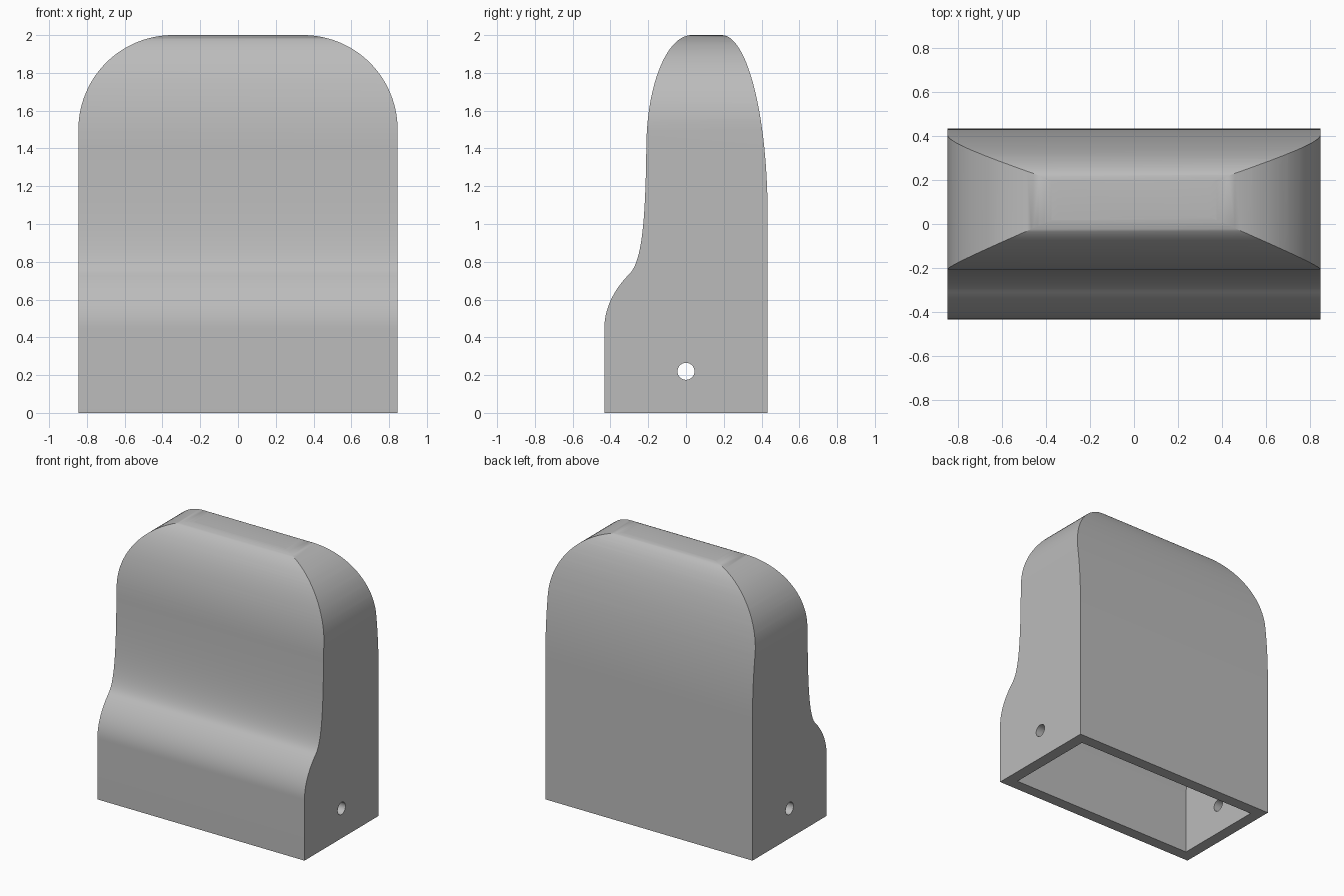
import bpy
import bmesh
from math import sin, cos, pi, radians
from mathutils import Vector
from mathutils.geometry import interpolate_bezier

if "Cube" in bpy.data.objects:
    bpy.data.objects.remove(bpy.data.objects["Cube"])

WALL = 0.085
HALF_WIDTH = 0.845

grey = bpy.data.materials.new("plain grey")
grey.use_nodes = True
colour = (0.5, 0.5, 0.5, 1)
grey.diffuse_color = colour
grey.node_tree.nodes["Principled BSDF"].inputs["Base Color"].default_value = colour


def arc(cx, cz, rx, rz, start, end, steps=28):
    """Points along an elliptical arc, angles in degrees."""
    angles = [radians(start + (end - start) * i / steps) for i in range(steps + 1)]
    return [(cx + rx * cos(a), cz + rz * sin(a)) for a in angles]


def bezier(*controls):
    pts = interpolate_bezier(*[Vector((u, v, 0)) for u, v in controls], 20)
    return [(p.x, p.y) for p in pts]


def side_profile(t, floor):
    """Side outline in y and z, inset by t."""
    d = t * 0.7
    waist = (-0.30 + d, 0.735 - d)
    foot = bezier((-0.432 + t, 0.45), (-0.432 + t, 0.56 - t * 0.2),
                  (-0.375 + d, 0.66 - d), waist)
    hollow = bezier(waist, (-0.235 + d, 0.80 - d),
                    (-0.215 + t, 1.0), (-0.21 + t, 1.4))
    front_top = arc(0.03, 1.4, 0.24 - t, 0.6 - t, 180, 90)
    back_top = arc(0.19, 1.05, 0.242 - t, 0.95 - t, 90, 0)
    return ([(-0.432 + t, floor)] + foot + hollow[1:] + front_top[1:]
            + back_top + [(0.432 - t, floor)])


def front_profile(t, floor):
    """Front outline in x and z, inset by t."""
    r = 0.5 - t
    cx = HALF_WIDTH - 0.5
    w = HALF_WIDTH - t
    return ([(-w, floor)] + arc(-cx, 1.5, r, r, 180, 90)
            + arc(cx, 1.5, r, r, 90, 0) + [(w, floor)])


def extrude(name, profile, axis, half):
    """Solid prism from a z-up outline, extruded along x or y."""
    bm = bmesh.new()
    place = (lambda u, v, s: (s, u, v)) if axis == "x" else (lambda u, v, s: (u, s, v))
    face = bm.faces.new([bm.verts.new(place(u, v, -half)) for u, v in profile])
    new = bmesh.ops.extrude_face_region(bm, geom=[face])["geom"]
    shift = place(0, 0, 2 * half)
    bmesh.ops.translate(bm, vec=shift, verts=[g for g in new if isinstance(g, bmesh.types.BMVert)])
    bmesh.ops.recalc_face_normals(bm, faces=bm.faces)
    mesh = bpy.data.meshes.new(name)
    bm.to_mesh(mesh)
    bm.free()
    mesh.materials.append(grey)
    obj = bpy.data.objects.new(name, mesh)
    bpy.context.collection.objects.link(obj)
    return obj


def combine(obj, tool, operation):
    """Apply a boolean and discard the tool."""
    mod = obj.modifiers.new(operation, "BOOLEAN")
    mod.operation = operation
    mod.solver = "EXACT"
    mod.object = tool
    bpy.ops.object.select_all(action="DESELECT")
    bpy.context.view_layer.objects.active = obj
    obj.select_set(True)
    bpy.ops.object.modifier_apply(modifier=mod.name)
    bpy.data.objects.remove(tool)


def rounded_block(name, t, floor):
    """Side outline crossed with the front outline."""
    block = extrude(name, side_profile(t, floor), "x", 1)
    crossing = extrude("crossing", front_profile(t, floor), "y", 1)
    combine(block, crossing, "INTERSECT")
    return block


# Outer shell, hollow and open underneath
housing = rounded_block("housing", 0, 0)
combine(housing, rounded_block("cavity", WALL, -0.1), "DIFFERENCE")

# Fixing hole through both side walls
hole = extrude("fixing_hole", arc(0, 0.22, 0.045, 0.045, 0, 348.75, 31), "x", 1)
combine(housing, hole, "DIFFERENCE")

bpy.context.view_layer.objects.active = housing
housing.select_set(True)
bpy.ops.object.shade_smooth_by_angle(angle=pi / 6)
